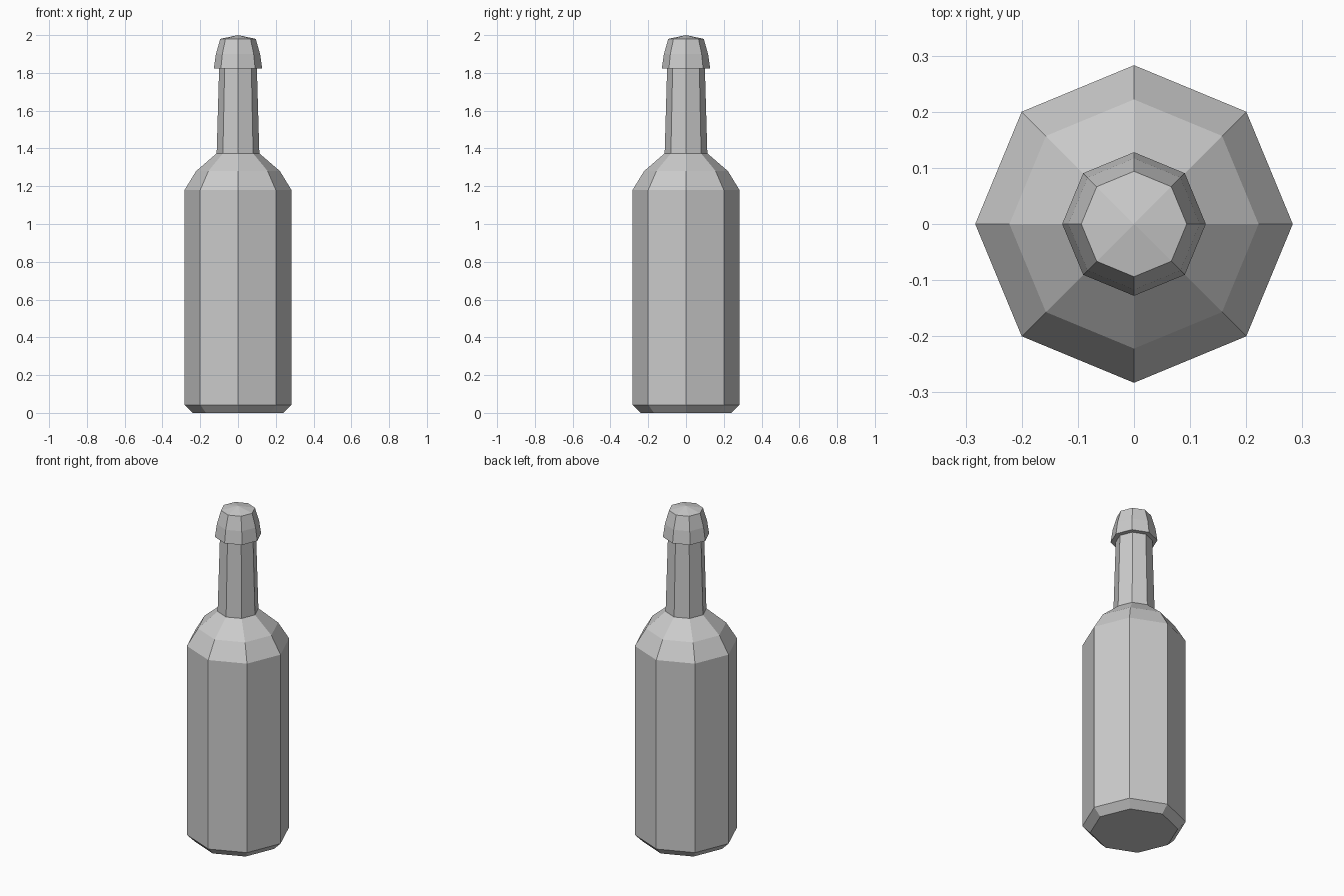
import bpy
import bmesh
from math import cos, sin, pi

cube = bpy.data.objects.get("Cube")
if cube:
    bpy.data.objects.remove(cube, do_unlink=True)

SIDES = 8

grey = bpy.data.materials.new("light grey")
grey.use_nodes = True
colour = (0.6, 0.6, 0.6, 1)
grey.diffuse_color = colour
grey.node_tree.nodes["Principled BSDF"].inputs["Base Color"].default_value = colour


def turned(name, profile):
    """Turn a (radius, height) profile, listed bottom to top, into a faceted solid."""
    bm = bmesh.new()
    rings = []
    for r, z in profile:
        if r == 0:
            rings.append([bm.verts.new((0, 0, z))] * SIDES)
        else:
            rings.append([bm.verts.new((r * cos(2 * pi * i / SIDES),
                                        r * sin(2 * pi * i / SIDES), z))
                          for i in range(SIDES)])
    for low, high in zip(rings, rings[1:]):
        for i in range(SIDES):
            j = (i + 1) % SIDES
            corners = [low[i], low[j], high[j], high[i]]
            bm.faces.new(list(dict.fromkeys(corners)))
    # close the flat ends
    bm.faces.new(rings[0][::-1])
    if profile[-1][0] > 0:
        bm.faces.new(rings[-1])
    bmesh.ops.recalc_face_normals(bm, faces=bm.faces)
    mesh = bpy.data.meshes.new(name)
    bm.to_mesh(mesh)
    bm.free()
    mesh.materials.append(grey)
    obj = bpy.data.objects.new(name, mesh)
    bpy.context.collection.objects.link(obj)
    return obj


# Body with bevelled foot, rounded shoulder and tapering neck
turned("bottle_body", [(0.24, 0), (0.283, 0.043), (0.283, 1.18), (0.222, 1.28),
                       (0.113, 1.374), (0.1, 1.823)])

# Flared cap with a shallow pointed top
turned("bottle_cap", [(0.128, 1.823), (0.117, 1.9), (0.094, 1.98), (0, 2)])
